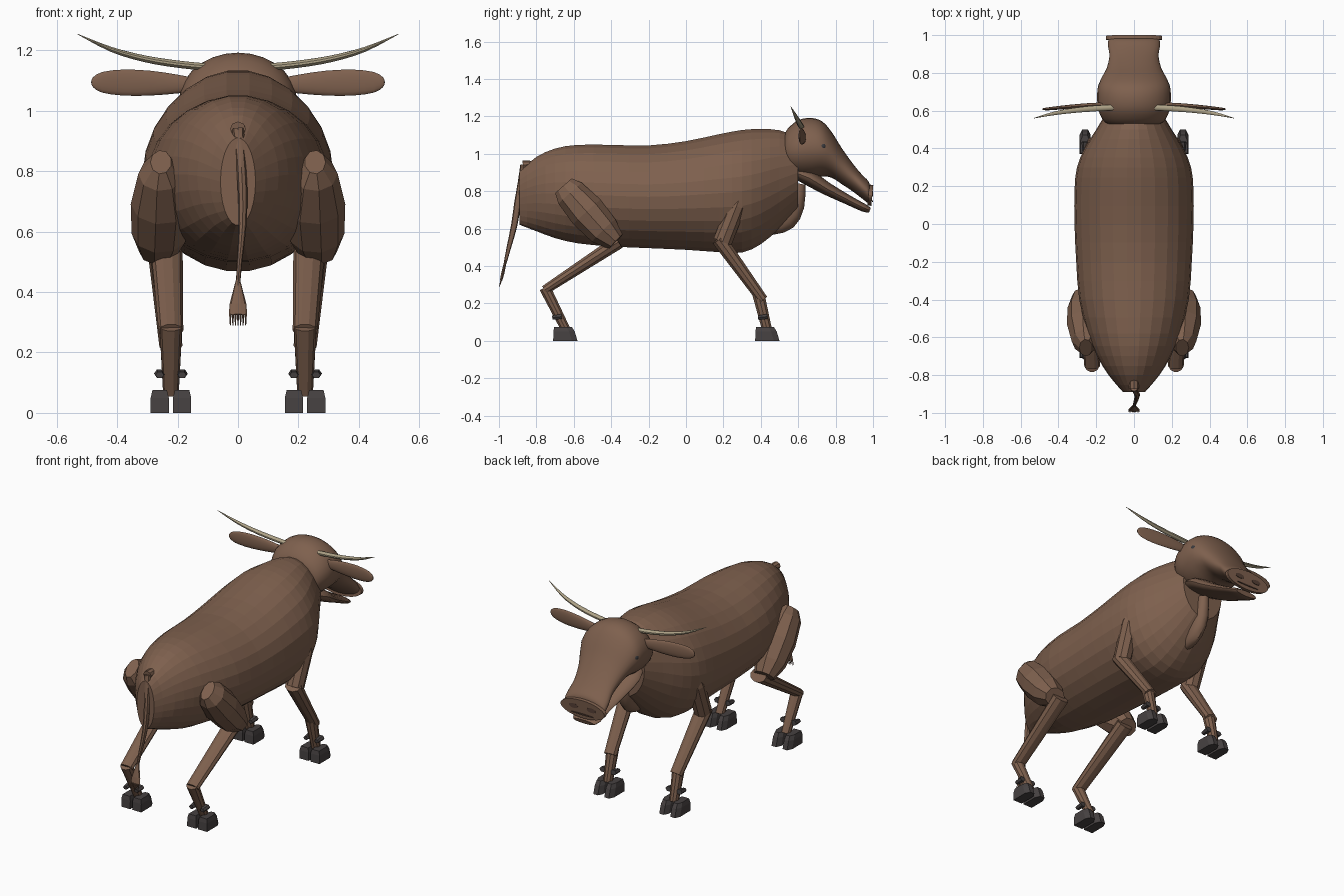
import bpy, bmesh, math
from mathutils import Vector


def material(name, rgb):
    m = bpy.data.materials.new(name)
    m.diffuse_color = (*rgb, 1)
    return m


BROWN = material("brown hide", (0.21, 0.118, 0.076))
HOOF = material("dark hoof", (0.063, 0.054, 0.054))
HORN = material("pale horn", (0.42, 0.36, 0.24))
EYE = material("dark eye", (0.04, 0.04, 0.045))
NOSTRIL = material("nostril brown", (0.09, 0.05, 0.035))


def finish(name, bm, mat, mirror=False, smooth=None):
    bmesh.ops.recalc_face_normals(bm, faces=bm.faces)
    me = bpy.data.meshes.new(name)
    bm.to_mesh(me)
    bm.free()
    ob = bpy.data.objects.new(name, me)
    bpy.context.collection.objects.link(ob)
    me.materials.append(mat)
    if smooth:
        bpy.ops.object.select_all(action='DESELECT')
        ob.select_set(True)
        bpy.context.view_layer.objects.active = ob
        bpy.ops.object.shade_smooth_by_angle(angle=math.radians(smooth))
    if mirror:
        mod = ob.modifiers.new("mirror", 'MIRROR')
        mod.use_mirror_merge = False
    return ob


def loft(name, rings, n, mat, **kw):
    """Skin elliptical rings given as (centre, half-axis U, half-axis V)."""
    bm = bmesh.new()
    loops = []
    for c, u, v in rings:
        loops.append([bm.verts.new(c + u * math.cos(a) + v * math.sin(a))
                      for a in (2 * math.pi * i / n for i in range(n))])
    for a, b in zip(loops, loops[1:]):
        for i in range(n):
            j = (i + 1) % n
            bm.faces.new((a[i], a[j], b[j], b[i]))
    bm.faces.new(loops[0])
    bm.faces.new(loops[-1])
    return finish(name, bm, mat, **kw)


def refine(pts, steps):
    """Catmull-Rom interpolation of tuples."""
    p = [pts[0]] + list(pts) + [pts[-1]]
    out = []
    for a, b, c, d in zip(p, p[1:], p[2:], p[3:]):
        for k in range(steps):
            t = k / steps
            out.append(tuple(0.5 * (2 * q + (r - o) * t + (2 * o - 5 * q + 4 * r - s) * t * t
                                    + (3 * q - o - 3 * r + s) * t ** 3)
                             for o, q, r, s in zip(a, b, c, d)))
    return out + [pts[-1]]


def trunk(name, sections, n, steps=2, **kw):
    """Upright rings along y from (y, top, bottom, half width)."""
    rings = [(Vector((0, y, (t + b) / 2)), Vector((w, 0, 0)), Vector((0, 0, (t - b) / 2)))
             for y, t, b, w in refine(sections, steps)]
    return loft(name, rings, n, BROWN, **kw)


def tube(name, pts, n, mat, steps=1, ref=(1, 0, 0), **kw):
    """Rings square to a path of (x, y, z, radius along ref, other radius)."""
    if steps > 1:
        pts = refine(pts, steps)
    P = [Vector(p[:3]) for p in pts]
    rings = []
    for i, p in enumerate(pts):
        t = (P[min(i + 1, len(P) - 1)] - P[max(i - 1, 0)]).normalized()
        u = Vector(ref)
        u = (u - t * u.dot(t)).normalized()
        rings.append((P[i], u * p[3], t.cross(u) * p[4]))
    return loft(name, rings, n, mat, **kw)


def ball(name, centre, size, mat, **kw):
    bm = bmesh.new()
    bmesh.ops.create_uvsphere(bm, u_segments=16, v_segments=10, radius=1)
    for v in bm.verts:
        v.co = Vector(centre) + Vector([a * b for a, b in zip(v.co, size)])
    return finish(name, bm, mat, **kw)


# Barrel-shaped body with a flat rump and tapering neck
trunk("body", [(-0.89, 0.91, 0.62, 0.058), (-0.8, 0.985, 0.585, 0.135), (-0.7, 1.03, 0.548, 0.195),
               (-0.58, 1.05, 0.52, 0.245), (-0.4, 1.05, 0.503, 0.29), (-0.2, 1.047, 0.494, 0.306),
               (0, 1.07, 0.485, 0.315), (0.18, 1.108, 0.472, 0.315), (0.3, 1.13, 0.47, 0.302),
               (0.4, 1.135, 0.515, 0.262), (0.5, 1.128, 0.6, 0.2), (0.6, 1.09, 0.71, 0.14)], 26)
# Loose skin under the neck
tube("dewlap", [(0, 0.36, 0.60, 0.02, 0.02), (0, 0.45, 0.615, 0.04, 0.05), (0, 0.53, 0.66, 0.045, 0.07),
                (0, 0.585, 0.73, 0.04, 0.05), (0, 0.61, 0.84, 0.03, 0.03)], 12, BROWN, steps=2, smooth=40)

# Head, jaw and nose pad
trunk("head", [(0.52, 1.08, 0.95, 0.10), (0.54, 1.13, 0.90, 0.155), (0.6, 1.18, 0.875, 0.188),
               (0.67, 1.192, 0.872, 0.195), (0.73, 1.172, 0.88, 0.19), (0.78, 1.115, 0.872, 0.168),
               (0.83, 1.035, 0.84, 0.143), (0.89, 0.95, 0.8, 0.13), (0.94, 0.89, 0.762, 0.137),
               (0.975, 0.855, 0.735, 0.135), (0.983, 0.83, 0.74, 0.12)], 28, steps=3, smooth=40)
tube("lower_jaw", [(0, 0.58, 0.9, 0.12, 0.03), (0, 0.66, 0.87, 0.15, 0.042), (0, 0.75, 0.815, 0.13, 0.035),
                   (0, 0.87, 0.752, 0.10, 0.026), (0, 0.95, 0.712, 0.09, 0.022),
                   (0, 0.983, 0.698, 0.07, 0.014)], 18, BROWN, steps=2, smooth=40)
tube("nose_pad", [(0, 0.975, 0.78, 0.148, 0.056), (0, 0.996, 0.778, 0.148, 0.056)], 28, BROWN)
tube("nostril", [(0.06, 0.994, 0.787, 0.03, 0.014), (0.06, 0.9985, 0.787, 0.03, 0.014)], 14,
     NOSTRIL, mirror=True)
tube("mouth_line", [(0, 0.994, 0.747, 0.075, 0.004), (0, 0.9985, 0.747, 0.075, 0.004)], 14, NOSTRIL)
ball("eye", (0.172, 0.73, 1.04), (0.018, 0.02, 0.02), EYE, mirror=True, smooth=60)

# Ears and sweeping horns
tube("ear", [(0.13, 0.632, 1.085, 0.02, 0.01), (0.2, 0.63, 1.088, 0.031, 0.012),
             (0.29, 0.624, 1.091, 0.041, 0.012), (0.38, 0.617, 1.093, 0.043, 0.01),
             (0.45, 0.61, 1.094, 0.034, 0.008), (0.48, 0.608, 1.094, 0.016, 0.005),
             (0.485, 0.607, 1.094, 0.003, 0.002)],
     16, BROWN, steps=2, ref=(0, 0, 1), mirror=True, smooth=50)
tube("horn", [(0.09, 0.618, 1.143, 0.012, 0.015), (0.2, 0.612, 1.154, 0.012, 0.016),
              (0.31, 0.602, 1.172, 0.011, 0.014), (0.42, 0.586, 1.203, 0.008, 0.01),
              (0.53, 0.56, 1.253, 0.001, 0.001)],
     10, HORN, steps=3, ref=(0, 0, 1), mirror=True, smooth=40)

# Hind legs
tube("thigh", [(0.255, -0.655, 0.83, 0.035, 0.06), (0.255, -0.62, 0.79, 0.075, 0.085),
               (0.255, -0.53, 0.69, 0.1, 0.1), (0.26, -0.44, 0.59, 0.092, 0.088),
               (0.265, -0.375, 0.53, 0.062, 0.055)], 9, BROWN, mirror=True)
tube("hind_shin", [(0.235, -0.36, 0.53, 0.052, 0.04), (0.222, -0.755, 0.272, 0.041, 0.026)],
     10, BROWN, mirror=True)
tube("hind_cannon", [(0.222, -0.755, 0.285, 0.037, 0.032), (0.222, -0.645, 0.065, 0.026, 0.026)],
     10, BROWN, mirror=True)

# Front legs
tube("shoulder", [(0.25, 0.31, 0.83, 0.03, 0.03), (0.252, 0.27, 0.72, 0.055, 0.05),
                  (0.25, 0.195, 0.53, 0.05, 0.052)], 9, BROWN, mirror=True)
tube("forearm", [(0.25, 0.175, 0.545, 0.05, 0.042), (0.222, 0.41, 0.22, 0.038, 0.03)],
     10, BROWN, mirror=True)
tube("front_cannon", [(0.222, 0.387, 0.25, 0.036, 0.034), (0.222, 0.432, 0.065, 0.026, 0.028)],
     10, BROWN, mirror=True)


# Cloven hooves: two tapered blocks and two dewclaws on each foot
def hoof(name, x, y):
    bm = bmesh.new()
    rows = []
    for z, back, front, w in ((0, -0.065, 0.065, 0.03), (0.05, -0.064, 0.05, 0.03), (0.075, -0.06, 0.035, 0.024)):
        prof = ((-w, back), (w, back), (w, front - 0.03), (w * 0.5, front), (-w * 0.5, front), (-w, front - 0.03))
        rows.append([bm.verts.new((x + a, y + b, z)) for a, b in prof])
    for a, b in zip(rows, rows[1:]):
        for i in range(6):
            j = (i + 1) % 6
            bm.faces.new((a[i], a[j], b[j], b[i]))
    bm.faces.new(rows[0])
    bm.faces.new(rows[-1])
    finish(name, bm, HOOF, mirror=True)


for foot, y in (("hind", -0.645), ("front", 0.435)):
    for side, d in (("inner", -1), ("outer", 1)):
        hoof(f"{foot}_{side}_hoof", 0.222 + d * 0.037, y)
        x = 0.222 + d * 0.037
        dy = -0.045 if foot == "hind" else -0.025
        tube(f"{foot}_{side}_dewclaw", [(x, y + dy - 0.025, 0.125, 0.014, 0.012),
                                        (x, y + dy + 0.025, 0.13, 0.019, 0.016)], 6, HOOF, mirror=True)

# Tail: stump, hanging cord and frayed tuft
tube("tail_stump", [(0, -0.82, 0.945, 0.024, 0.018), (0, -0.872, 0.94, 0.026, 0.024)], 8, BROWN)
tube("tail", [(0, -0.868, 0.94, 0.02, 0.018), (0.008, -0.885, 0.85, 0.016, 0.014),
              (0.015, -0.9, 0.74, 0.016, 0.018), (0.015, -0.918, 0.62, 0.013, 0.017),
              (0.005, -0.947, 0.5, 0.009, 0.012), (0, -0.966, 0.42, 0.007, 0.008)],
     8, BROWN, steps=2, smooth=40)
tube("tail_tuft", [(0, -0.962, 0.44, 0.007, 0.007), (0, -0.98, 0.36, 0.028, 0.009),
                   (0, -0.988, 0.325, 0.03, 0.007)], 10, BROWN)
for i in range(7):
    x = (i - 3) * 0.0085
    tube(f"tail_strand_{i + 1}", [(x, -0.987, 0.328, 0.004, 0.005), (x, -0.998, 0.29, 0.0015, 0.0015)], 4, BROWN)
